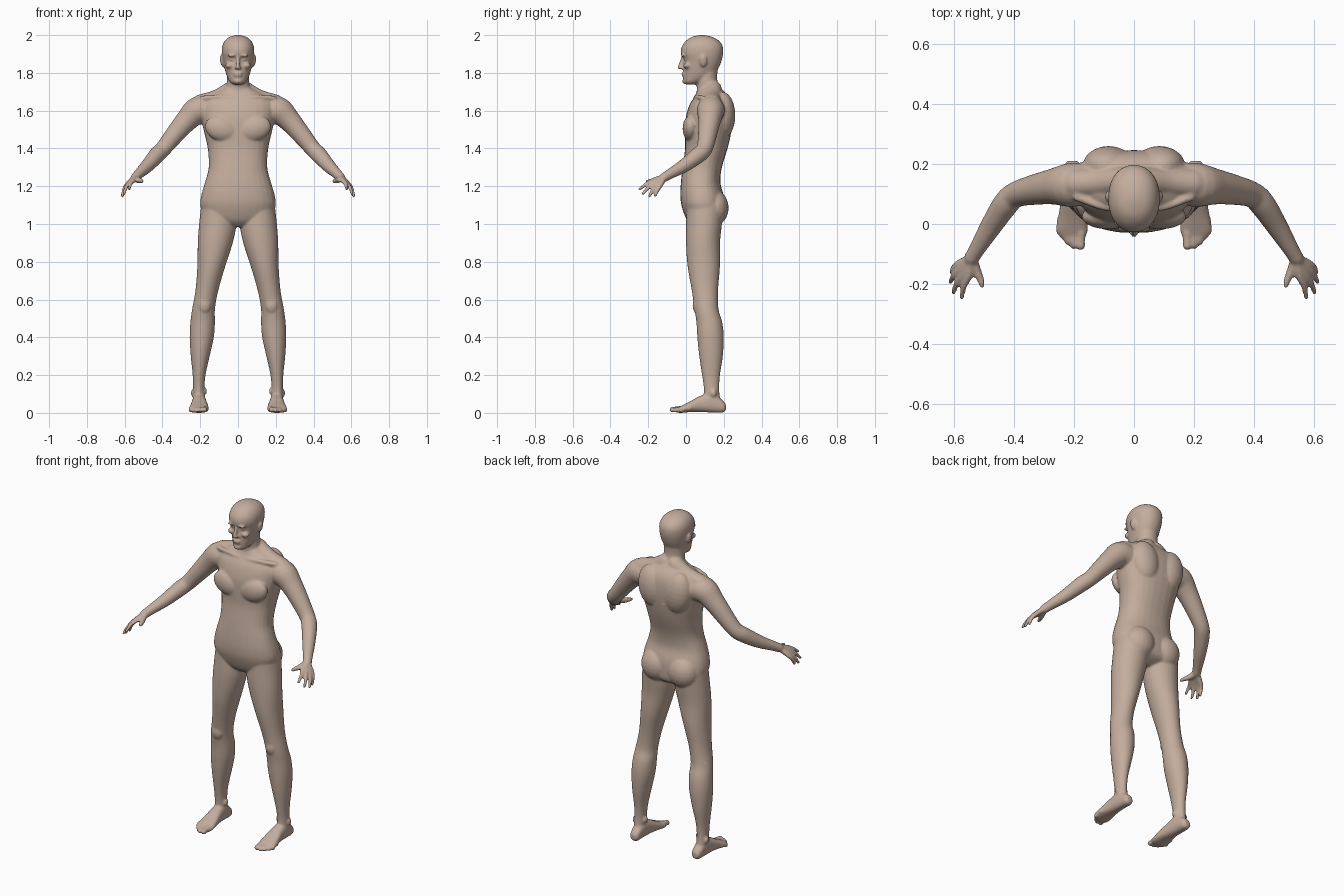
import bpy, bmesh, math
from mathutils import Vector, Matrix

SEG = 28
bm = bmesh.new()


def smooth_rows(rows, steps=4):
    """Catmull-Rom interpolation of rows of numbers."""
    out = []
    for i in range(len(rows) - 1):
        a, b = rows[max(i - 1, 0)], rows[i]
        c, d = rows[i + 1], rows[min(i + 2, len(rows) - 1)]
        for s in range(steps):
            t = s / steps
            out.append([0.5 * (2 * q + (r - p) * t + (2 * p - 5 * q + 4 * r - w) * t * t
                               + (3 * q - p - 3 * r + w) * t ** 3)
                        for p, q, r, w in zip(a, b, c, d)])
    return out + [list(rows[-1])]


def skin(frames, power=2.0):
    """Closed loft through (centre, u radius vector, v radius vector) frames."""
    loops = []
    for c, u, v in frames:
        ring = []
        for k in range(SEG):
            a = 2 * math.pi * k / SEG
            ca, sa = math.cos(a), math.sin(a)
            pu = math.copysign(abs(ca) ** (2 / power), ca)
            pv = math.copysign(abs(sa) ** (2 / power), sa)
            ring.append(bm.verts.new(c + u * pu + v * pv))
        loops.append(ring)
    for r0, r1 in zip(loops, loops[1:]):
        for k in range(SEG):
            n = (k + 1) % SEG
            bm.faces.new((r0[k], r0[n], r1[n], r1[k]))
    bm.faces.new(loops[0][::-1])
    bm.faces.new(loops[-1])
    return [v for ring in loops for v in ring]


def extent_loft(rows, axis='z', sign=1, power=2.0):
    """Rows: position along axis, x min, x max, other min, other max."""
    frames = []
    for p, x0, x1, o0, o1 in smooth_rows(rows):
        cx, co = sign * (x0 + x1) / 2, (o0 + o1) / 2
        c = Vector((cx, co, p)) if axis == 'z' else Vector((cx, p, co))
        w = Vector((0, 1, 0)) if axis == 'z' else Vector((0, 0, 1))
        frames.append((c, Vector(((x1 - x0) / 2, 0, 0)), w * (o1 - o0) / 2))
    return skin(frames, power)


def tube(rows, sign=1):
    """Rows: x, y, z, radius; round ends."""
    pts = smooth_rows(rows)
    P = [Vector((sign * r[0], r[1], r[2])) for r in pts]
    R = [r[3] for r in pts]
    frames = []
    for i, (p, r) in enumerate(zip(P, R)):
        t = (P[min(i + 1, len(P) - 1)] - P[max(i - 1, 0)]).normalized()
        u = t.cross(Vector((0, 0, 1))).normalized()
        v = u.cross(t)
        cap = [(p + t * r * math.sin(a) * s, u * r * math.cos(a), v * r * math.cos(a))
               for s in ((-1,) if i == 0 else (1,)) for a in (0.6, 1.1, 1.45)]
        if i == 0:
            frames += cap[::-1]
        frames.append((p, u * r, v * r))
        if i == len(P) - 1:
            frames += cap
    skin(frames)


def blob(x, y, z, rx, ry, rz, rot=0):
    m = (Matrix.Translation((x, y, z)) @ Matrix.Rotation(rot, 4, 'Y')
         @ Matrix.Diagonal((rx, ry, rz, 1)))
    bmesh.ops.create_uvsphere(bm, u_segments=20, v_segments=12, radius=1, matrix=m)


# torso: height, half width, front, back
torso = [(.985, .04, .04, .13), (1.02, .16, .005, .195), (1.09, .198, -.022, .205),
         (1.15, .195, -.03, .20), (1.22, .175, -.027, .182), (1.30, .155, -.018, .19),
         (1.40, .16, -.005, .22), (1.48, .178, -.005, .238), (1.56, .195, -.002, .247),
         (1.63, .20, .018, .242), (1.675, .165, .045, .225), (1.71, .09, .06, .195),
         (1.735, .055, .07, .17)]
extent_loft([(z, -w, w, a, b) for z, w, a, b in torso], power=2.3)

# neck
extent_loft([(1.66, -.075, .075, .06, .21), (1.72, -.063, .063, .057, .178),
             (1.77, -.059, .059, .055, .165), (1.83, -.06, .06, .05, .17)])

# head, with eye sockets and temples pressed in
head = [(1.738, .022, .0, .045), (1.752, .043, -.012, .085), (1.785, .06, -.014, .145),
        (1.83, .073, -.014, .175), (1.87, .081, -.018, .19), (1.905, .086, -.028, .197),
        (1.94, .084, -.022, .195), (1.97, .07, .0, .175), (1.99, .046, .03, .14),
        (2.0, .012, .07, .10)]
for v in extent_loft([(z, -w, w, a, b) for z, w, a, b in head], power=2.15):
    for s in (-1, 1):
        d = (v.co - Vector((s * .034, -.015, 1.872))).length
        v.co.y += .016 * math.exp(-(d / .018) ** 2)

# nose, lips, chin
tube([(0, -.018, 1.882, .008), (0, -.027, 1.85, .010), (0, -.034, 1.829, .011)])
blob(0, -.016, 1.797, .024, .009, .006)
blob(0, -.014, 1.785, .021, .009, .006)
blob(0, -.006, 1.756, .022, .014, .014)

foot = [(.211, .19, .222, .015, .045), (.195, .177, .233, .002, .065), (.14, .172, .24, .002, .105),
        (.08, .166, .244, .004, .092), (.02, .157, .254, .004, .060), (-.025, .155, .26, .0, .038),
        (-.05, .165, .24, .002, .024)]
leg = [(1.10, .03, .195, .005, .195), (1.0, .010, .206, .0, .19), (.90, .028, .213, .0, .18),
       (.78, .066, .215, .008, .18), (.65, .104, .225, .03, .17), (.55, .122, .243, .045, .172),
       (.48, .122, .252, .055, .192), (.40, .128, .256, .06, .20), (.30, .150, .25, .07, .195),
       (.20, .172, .24, .085, .18), (.12, .178, .238, .095, .176), (.05, .176, .24, .09, .185)]
arm = [(.16, .135, 1.60, .07), (.215, .13, 1.60, .073), (.27, .125, 1.55, .060),
       (.33, .115, 1.48, .051), (.395, .098, 1.40, .043), (.43, .065, 1.365, .043),
       (.478, -.008, 1.31, .036), (.525, -.085, 1.265, .027), (.543, -.115, 1.247, .025)]
# finger: knuckle and tip
fingers = [((.553, -.172, 1.232), (.575, -.245, 1.185)), ((.570, -.168, 1.222), (.603, -.228, 1.16)),
           ((.583, -.154, 1.212), (.613, -.194, 1.147)), ((.588, -.135, 1.206), (.609, -.163, 1.150))]
toes = [(.178, -.078, .016), (.202, -.080, .011), (.221, -.067, .011),
        (.237, -.050, .010), (.250, -.032, .010)]

for s in (-1, 1):
    # leg, kneecap, ankle bones, foot and toes
    extent_loft(leg, sign=s)
    blob(s * .178, .06, .57, .035, .025, .045)
    blob(s * .178, .135, .115, .014, .018, .02)
    blob(s * .238, .145, .105, .012, .018, .02)
    extent_loft(foot, axis='y', sign=s, power=2.4)
    for x, y, r in toes:
        tube([(x - .002, y + .05, .022, r), (x, y + .02, .019, r * .9),
              (x, y + .006, r + .001, r)], s)
    # buttock, chest muscle, shoulder blade
    blob(s * .088, .150, 1.085, .092, .076, .095)
    blob(s * .085, .025, 1.505, .092, .043, .068, s * -.3)
    blob(s * .085, .195, 1.575, .085, .066, .125, s * .15)
    # collar slope and collarbone
    tube([(.03, .145, 1.715, .045), (.11, .14, 1.665, .047), (.20, .135, 1.635, .05)], s)
    tube([(.02, .052, 1.668, .012), (.10, .057, 1.672, .012), (.19, .09, 1.665, .014)], s)
    # arm
    tube(arm, s)
    # fingers running back through the palm, and thumb
    for k, t in fingers:
        mid = [a * .5 + b * .5 for a, b in zip(k, t)]
        tube([(.543, -.115, 1.247, .017), (*k, .0135), (mid[0] + .005, mid[1], mid[2] + .004, .0105),
              (*t, .008)], s)
    tube([(.540, -.115, 1.245, .017), (.527, -.155, 1.232, .016), (.513, -.185, 1.228, .012),
          (.507, -.207, 1.226, .009)], s)
    # ear, eye, brow, cheek
    blob(s * .086, .092, 1.862, .009, .019, .032, s * .2)
    blob(s * .033, .002, 1.872, .014, .013, .011)
    blob(s * .03, -.016, 1.893, .026, .012, .008, s * .15)
    blob(s * .045, .006, 1.838, .022, .02, .016)
    blob(s * .010, -.025, 1.826, .009, .010, .008)

# one fused skin
bmesh.ops.recalc_face_normals(bm, faces=bm.faces)
mesh = bpy.data.meshes.new("human_body")
bm.to_mesh(mesh)
bm.free()
body = bpy.data.objects.new("human_body", mesh)
bpy.context.collection.objects.link(body)

fuse = body.modifiers.new("fuse", 'REMESH')
fuse.mode = 'VOXEL'
fuse.voxel_size = .006
fuse.use_smooth_shade = True
relax = body.modifiers.new("relax", 'SMOOTH')
relax.factor = .5
relax.iterations = 5
thin = body.modifiers.new("thin", 'DECIMATE')
thin.ratio = .4

skin_mat = bpy.data.materials.new("skin")
skin_mat.diffuse_color = (.55, .42, .34, 1)
mesh.materials.append(skin_mat)
